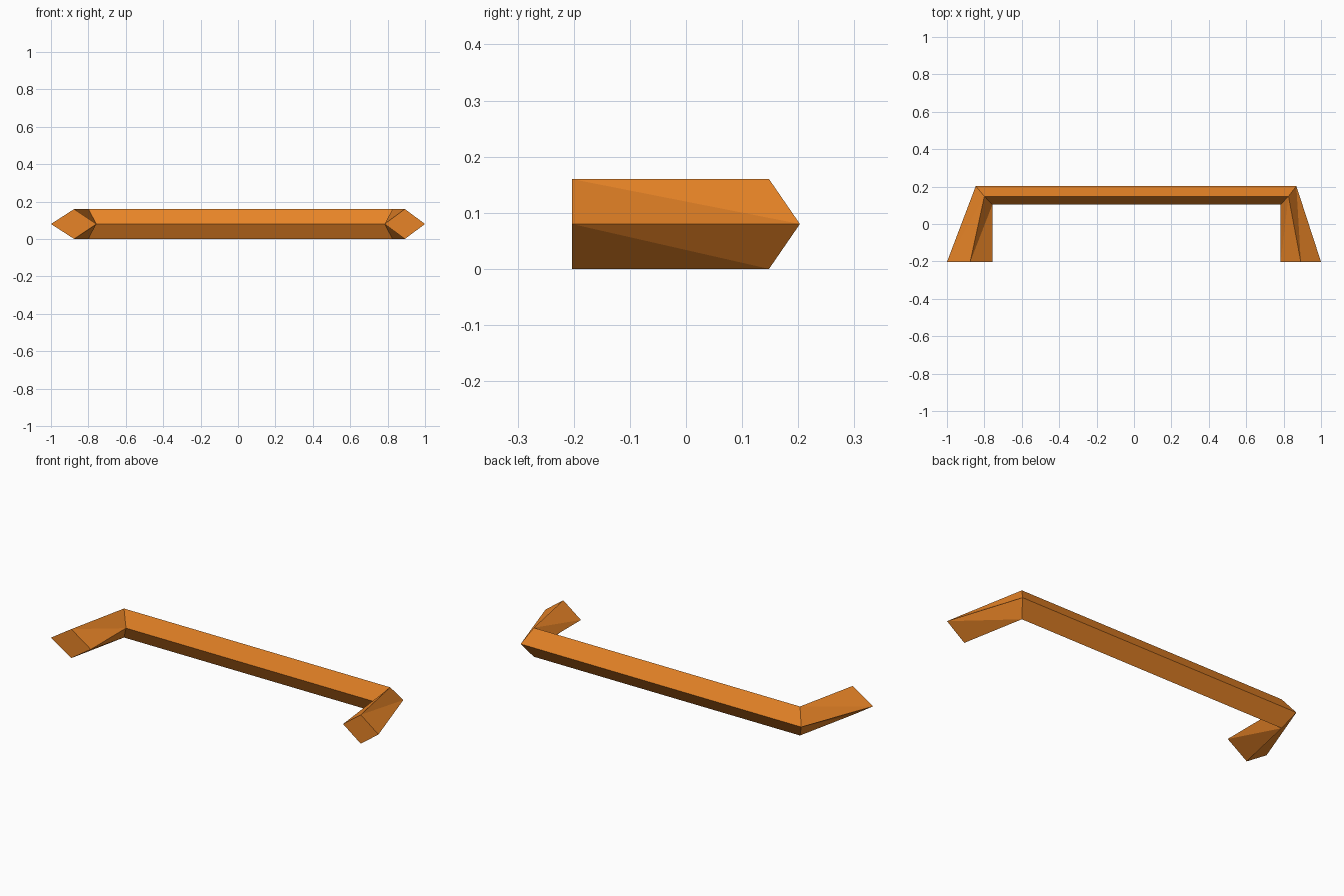
import bpy
import bmesh

cube = bpy.data.objects.get("Cube")
if cube:
    bpy.data.objects.remove(cube, do_unlink=True)

# Single orange material
orange = bpy.data.materials.new("orange")
orange.use_nodes = True
color = (0.8, 0.23, 0.02, 1)
orange.diffuse_color = color
orange.node_tree.nodes["Principled BSDF"].inputs["Base Color"].default_value = color

HEIGHT = 0.16
MID = HEIGHT / 2


def diamond(bm, outer, ridge, inner):
    """Diamond section from its outer, ridge and inner plan points."""
    points = [(*ridge, HEIGHT), (*outer, MID), (*ridge, 0), (*inner, MID)]
    return [bm.verts.new(p) for p in points]


# Sections along the handle: left-hand foot, two mitred corners, other foot
FRONT = -0.203
sections = [
    ((-1.0, FRONT), (-0.876, FRONT), (-0.757, FRONT)),
    ((-0.846, 0.203), (-0.80, 0.148), (-0.757, 0.104)),
    ((0.868, 0.203), (0.826, 0.148), (0.784, 0.104)),
    ((1.0, FRONT), (0.892, FRONT), (0.784, FRONT)),
]

bm = bmesh.new()
rings = [diamond(bm, *s) for s in sections]

# Tapered legs have twisted sides split along the diagonal; the bar is flat
for n, (a, b) in enumerate(zip(rings, rings[1:])):
    for j in range(4):
        i = (j + 1) % 4
        if n == 1:
            bm.faces.new((a[j], a[i], b[i], b[j]))
        else:
            bm.faces.new((a[j], a[i], b[j]))
            bm.faces.new((a[i], b[i], b[j]))

# Flat foot ends
bm.faces.new(rings[0])
bm.faces.new(rings[-1])
bmesh.ops.recalc_face_normals(bm, faces=bm.faces)

mesh = bpy.data.meshes.new("handle_bar")
bm.to_mesh(mesh)
bm.free()
mesh.materials.append(orange)
handle = bpy.data.objects.new("handle_bar", mesh)
bpy.context.collection.objects.link(handle)
